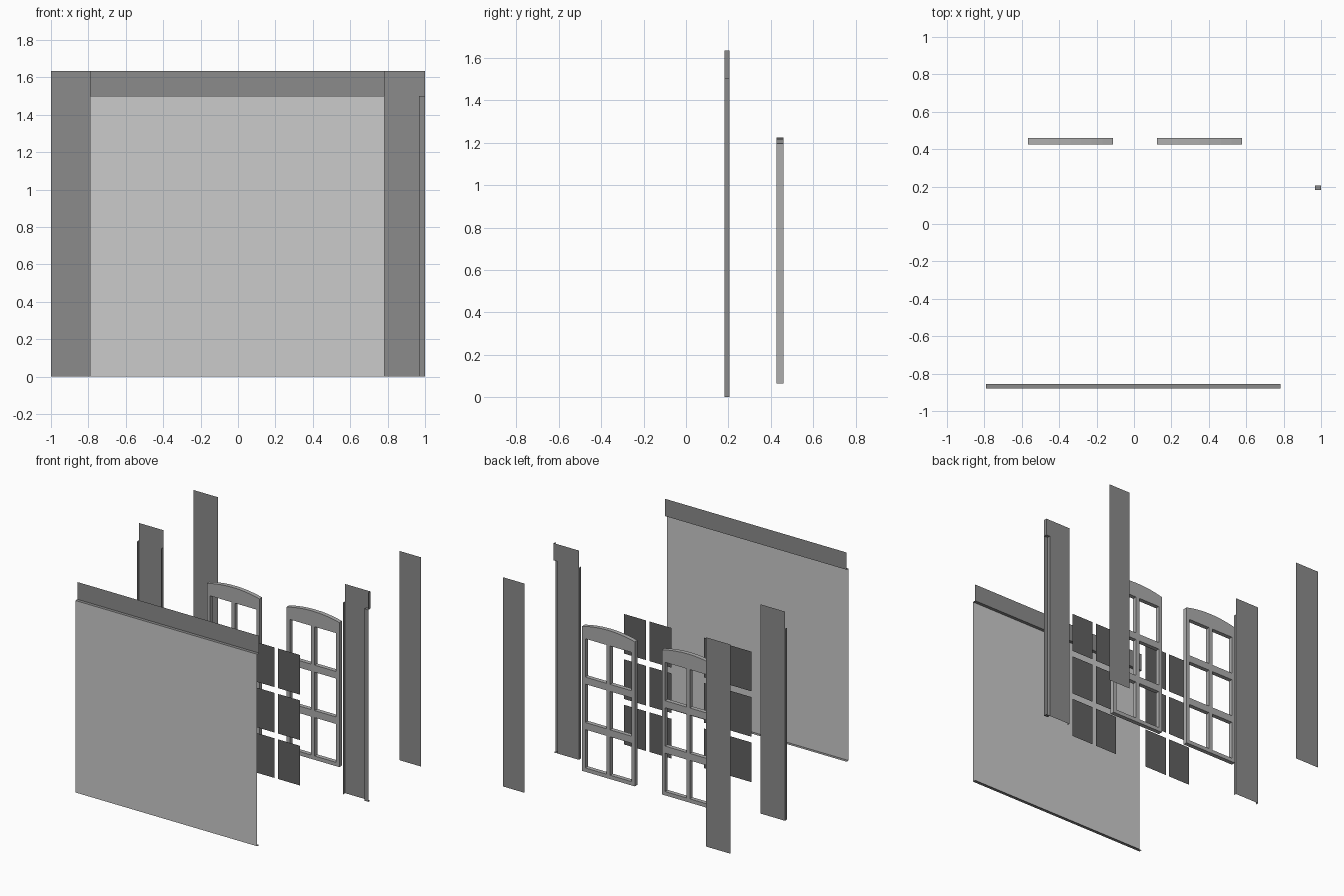
import bpy, math

if "Cube" in bpy.data.objects:
    bpy.data.objects.remove(bpy.data.objects["Cube"])


def material(name, v):
    m = bpy.data.materials.new(name)
    m.diffuse_color = (v, v, v, 1)
    m.use_nodes = True
    m.node_tree.nodes["Principled BSDF"].inputs["Base Color"].default_value = m.diffuse_color
    return m


WALL = material("wall_grey", 0.26)
FRAME = material("frame_grey", 0.42)
GLASS = material("glass_dark", 0.12)


def sheets(name, quads, mat=None):
    """Thin sheet object from axis-aligned rectangles (x0, x1, y0, y1, z0, z1), one axis flat."""
    verts, faces = [], []
    for x0, x1, y0, y1, z0, z1 in quads:
        if y0 == y1:
            q = [(x0, y0, z0), (x1, y0, z0), (x1, y0, z1), (x0, y0, z1)]
        elif x0 == x1:
            q = [(x0, y0, z0), (x0, y1, z0), (x0, y1, z1), (x0, y0, z1)]
        else:
            q = [(x0, y0, z0), (x1, y0, z0), (x1, y1, z0), (x0, y1, z0)]
        n = len(verts)
        verts += q
        faces.append((n, n + 1, n + 2, n + 3))
    me = bpy.data.meshes.new(name)
    me.from_pydata(verts, [], faces)
    ob = bpy.data.objects.new(name, me)
    bpy.context.collection.objects.link(ob)
    if mat:
        me.materials.append(mat)
    return ob


TOP, HEAD = 1.635, 1.5        # wall height, opening head height
L, R = -0.79, 0.782           # opening sides

# Large front panel with shallow head and sill returns
sheets("front_panel", [(L, R, -0.88, -0.88, 0, HEAD)])
sheets("front_panel_returns", [(L, R, -0.88, -0.855, 0, 0),
                               (L, R, -0.88, -0.855, HEAD, HEAD)], WALL)

# Strip above the panel
sheets("lintel", [(L, R, -0.855, -0.855, HEAD, TOP)], WALL)

# Middle wall strips with shallow side returns
F, B = 0.181, 0.206
sheets("middle_wall_left", [(-1, L, B, B, 0, TOP),
                            (-1, -1, F, B, 0, HEAD),
                            (L, L, F, B, 0, HEAD)], WALL)
sheets("middle_wall_right", [(R, 0.968, B, B, 0, HEAD),
                             (R, 1, B, B, HEAD, TOP),
                             (R, R, F, B, 0, HEAD),
                             (0.968, 0.968, F, B, 0, HEAD),
                             (1, 1, F, B, HEAD, TOP),
                             (0.968, 1, F, F, 0, HEAD),
                             (0.968, 1, F, B, 0, 0),
                             (0.968, 1, F, B, HEAD, HEAD)], WALL)

# Rear wall strips
sheets("rear_wall_left", [(-1, L, 0.88, 0.88, 0, TOP)], WALL)
sheets("rear_wall_right", [(R, 0.968, 0.88, 0.88, 0, TOP)], WALL)

# Window layout: two columns, three rows
COLS = [(-0.2, -0.015), (0.015, 0.2)]
ROWS = [(0.09 + i * 0.355, 0.40 + i * 0.355) for i in range(3)]


def window_frame(name, cx):
    """Arched frame with six openings, extruded from a filled 2D outline."""
    cu = bpy.data.curves.new(name, 'CURVE')
    cu.dimensions = '2D'
    cu.fill_mode = 'BOTH'
    cu.extrude = 0.0165
    arch = [(0.228 * (1 - i / 4), 1.195 + 0.028 * (1 - (1 - i / 4) ** 2)) for i in range(9)]
    loops = [[(-0.228, 0.065), (0.228, 0.065)] + arch]
    for a, b in COLS:
        for c, d in ROWS:
            loops.append([(a, c + 0.005), (a, d - 0.005), (b, d - 0.005), (b, c + 0.005)])
    for pts in loops:
        sp = cu.splines.new('POLY')
        sp.points.add(len(pts) - 1)
        for p, (x, y) in zip(sp.points, pts):
            p.co = (x, y, 0, 1)
        sp.use_cyclic_u = True
    ob = bpy.data.objects.new(name, cu)
    bpy.context.collection.objects.link(ob)
    ob.rotation_euler = (math.pi / 2, 0, 0)
    ob.location = (cx, 0.442, 0)
    bpy.ops.object.select_all(action='DESELECT')
    ob.select_set(True)
    bpy.context.view_layer.objects.active = ob
    bpy.ops.object.convert(target='MESH')
    ob = bpy.context.view_layer.objects.active
    ob.data.materials.clear()
    ob.data.materials.append(FRAME)
    for p in ob.data.polygons:
        p.use_smooth = False


# Window frames and their glass panes, pulled forward of the frames
for side, cx in (("left", -0.34), ("right", 0.35)):
    window_frame("window_frame_" + side, cx)
    sheets("window_panes_" + side,
           [(cx + a - 0.005 * (a < -0.1), cx + b + 0.005 * (b > 0.1), -0.03, -0.03, c, d)
            for a, b in COLS for c, d in ROWS], GLASS)
